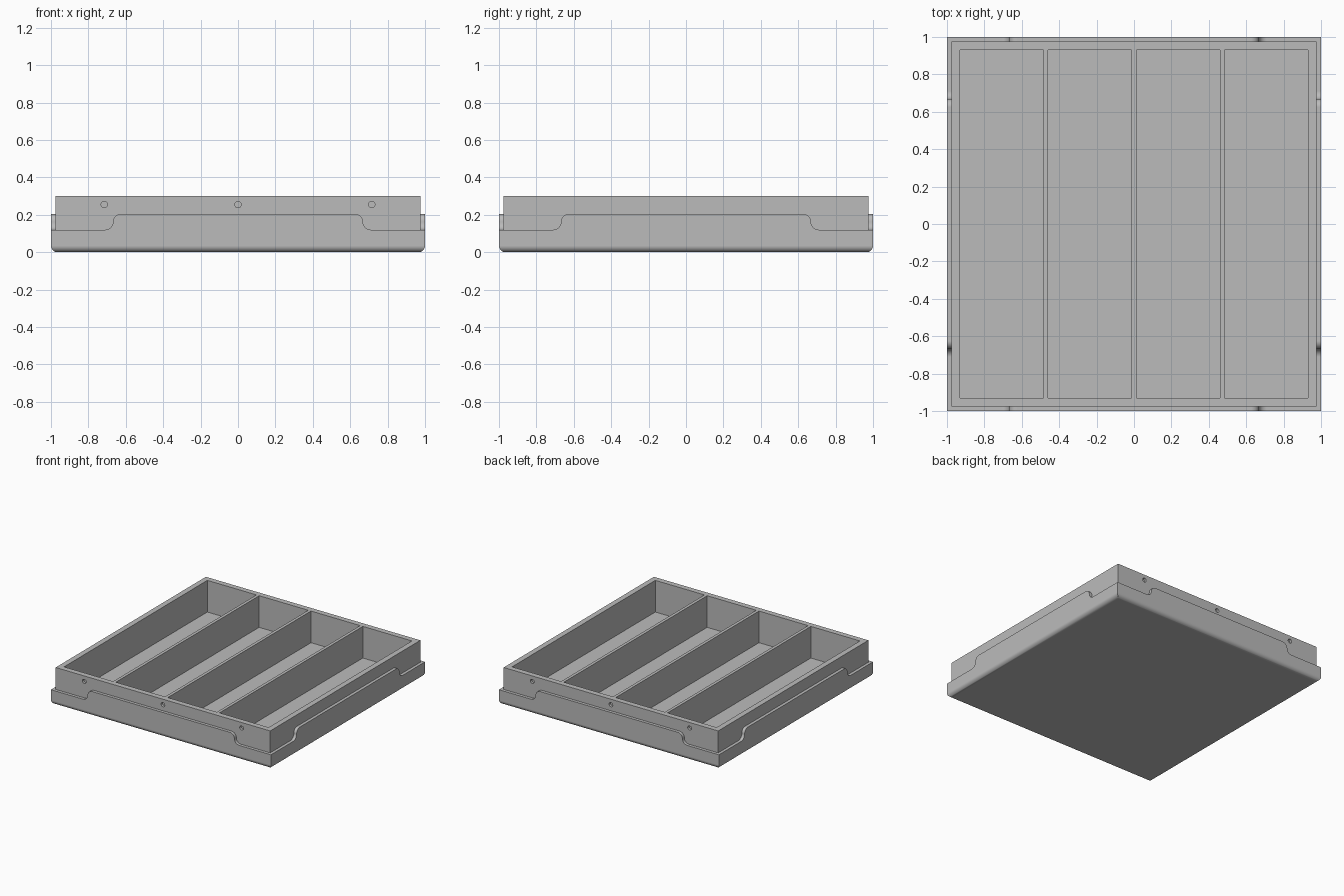
import bpy, bmesh
from math import sin, cos, pi
from mathutils import Matrix, Vector

if "Cube" in bpy.data.objects:
    bpy.data.objects.remove(bpy.data.objects["Cube"])

gray = bpy.data.materials.new("plain gray")
gray.use_nodes = True
COLOUR = (0.5, 0.5, 0.5, 1)
gray.diffuse_color = COLOUR
gray.node_tree.nodes["Principled BSDF"].inputs["Base Color"].default_value = COLOUR


def make_object(name, bm):
    bmesh.ops.recalc_face_normals(bm, faces=bm.faces)
    mesh = bpy.data.meshes.new(name)
    bm.to_mesh(mesh)
    bm.free()
    obj = bpy.data.objects.new(name, mesh)
    bpy.context.collection.objects.link(obj)
    mesh.materials.append(gray)
    return obj


def activate(obj):
    bpy.ops.object.select_all(action='DESELECT')
    obj.select_set(True)
    bpy.context.view_layer.objects.active = obj


def add_box(bm, low, high):
    low, high = Vector(low), Vector(high)
    matrix = Matrix.Translation((low + high) / 2) @ Matrix.Diagonal((*(high - low), 1))
    bmesh.ops.create_cube(bm, size=1, matrix=matrix)


# Sizes
OUT, INNER, HOLLOW = 1.0, 0.975, 0.93
TOP, FLOOR = 0.30, 0.04
LOW, HIGH, ROUND = 0.12, 0.205, 0.035
DIVIDER = 0.025

# Outer skirt: rounded lower edge and four sides with lowered corners
bm = bmesh.new()
fillet = (HIGH - LOW) / 2
mid_x, mid_z = 0.668, (LOW + HIGH) / 2
STEPS = 8
right_half = []
for i in range(STEPS + 1):
    a = pi / 2 * i / STEPS
    right_half.append((mid_x - fillet + fillet * sin(a), mid_z + fillet * cos(a)))
for i in range(1, STEPS + 1):
    a = pi / 2 * i / STEPS
    right_half.append((mid_x + fillet - fillet * cos(a), mid_z - fillet * sin(a)))
right_half.append((OUT, LOW))
rim = [(-u, z) for u, z in reversed(right_half)] + right_half

arc = [pi / 2 * i / STEPS for i in range(STEPS + 1)]
levels = [(OUT - ROUND + ROUND * sin(a), ROUND - ROUND * cos(a)) for a in arc]
for side in range(4):
    turn = Matrix.Rotation(side * pi / 2, 3, 'Z')

    def vert(u, depth, z):
        return bm.verts.new(turn @ Vector((u, -depth, z)))

    # Side panel and its top rim
    outer = [vert(u, OUT, z) for u, z in rim]
    inner = [vert(max(-INNER, min(INNER, u)), INNER, z) for u, z in rim]
    rows = [(vert(-s, s, z), vert(s, s, z)) for s, z in levels]
    bm.faces.new([*rows[-1], *reversed(outer)])
    for i in range(len(rim) - 1):
        bm.faces.new((outer[i], outer[i + 1], inner[i + 1], inner[i]))
    # Inner face of the raised tab
    bm.faces.new(inner)
    # Rounded lower edge
    for a, b in zip(rows, rows[1:]):
        bm.faces.new((a[0], a[1], b[1], b[0]))
bmesh.ops.remove_doubles(bm, verts=bm.verts, dist=0.0001)
bottom = sorted((v for v in bm.verts if v.co.z < 0.0001),
                key=lambda v: (v.co.y > 0, v.co.x * (-1 if v.co.y > 0 else 1)))
bm.faces.new(bottom)
skirt = make_object("outer_skirt", bm)
activate(skirt)
bpy.ops.object.shade_smooth_by_angle(angle=pi / 6)
weighted = skirt.modifiers.new("even shading", 'WEIGHTED_NORMAL')
weighted.keep_sharp = True

# Inner tray block
bm = bmesh.new()
add_box(bm, (-INNER, -INNER, FLOOR / 2), (INNER, INNER, TOP))
tray = make_object("divided_tray", bm)

# Cutters: four long compartments and shallow round holes at front and back
bm = bmesh.new()
width = (2 * HOLLOW - 3 * DIVIDER) / 4
for i in range(4):
    x = -HOLLOW + i * (width + DIVIDER)
    add_box(bm, (x, -HOLLOW, FLOOR), (x + width, HOLLOW, TOP + 0.1))
for x in (-0.715, 0, 0.715):
    for y in (-INNER, INNER):
        bmesh.ops.create_cone(
            bm, cap_ends=True, segments=24, radius1=0.017, radius2=0.017, depth=0.04,
            matrix=Matrix.Translation((x, y, 0.255)) @ Matrix.Rotation(pi / 2, 4, 'X'))
cutter = make_object("tray_cutter", bm)
cutter.hide_render = True

activate(tray)
cut = tray.modifiers.new("hollows", 'BOOLEAN')
cut.operation = 'DIFFERENCE'
cut.solver = 'EXACT'
cut.object = cutter
bpy.ops.object.modifier_apply(modifier=cut.name)
bpy.data.objects.remove(cutter)
bpy.ops.object.shade_smooth_by_angle(angle=pi / 6)
